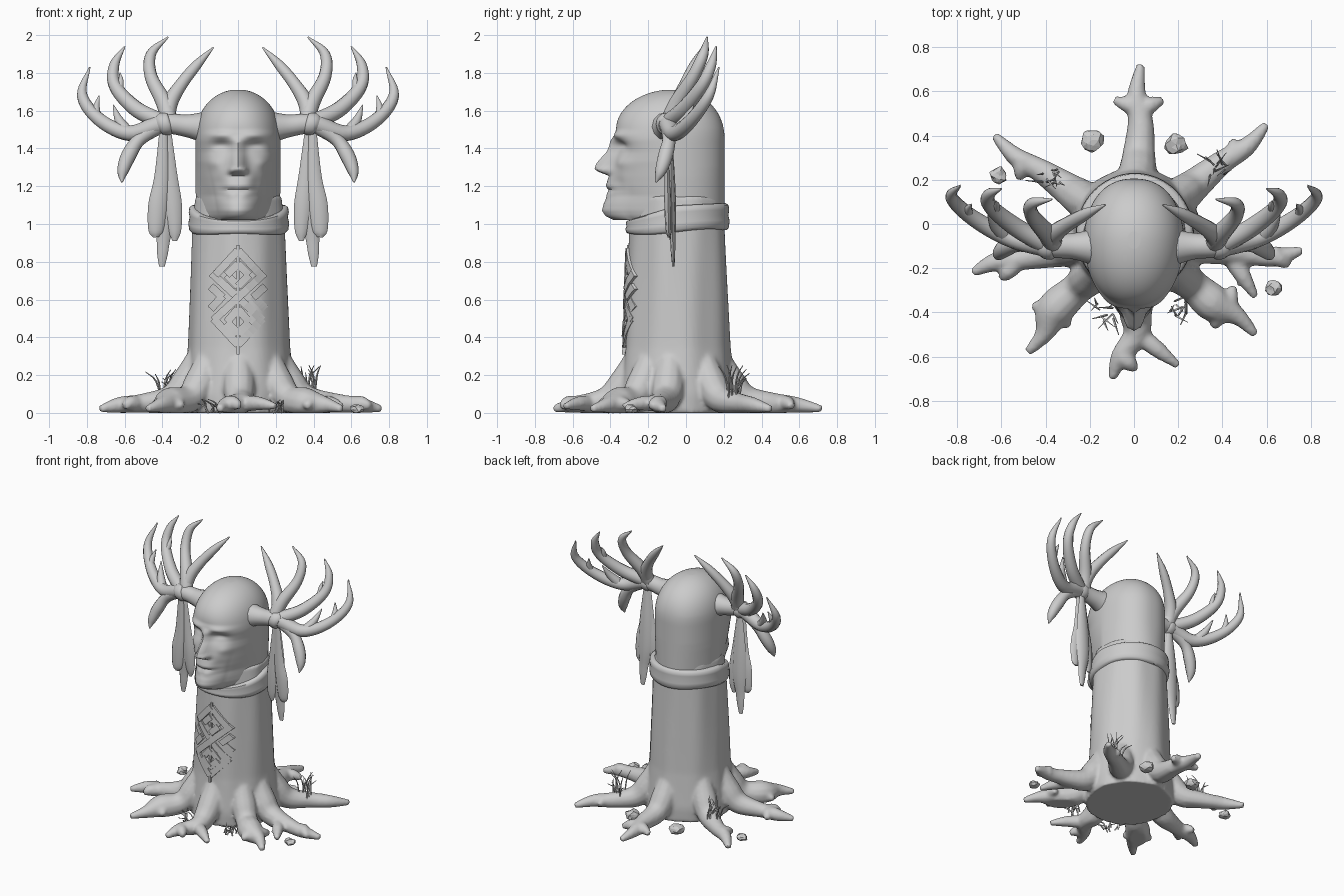
import bpy, bmesh, math, random
from mathutils import Vector

random.seed(4)
if "Cube" in bpy.data.objects:
    bpy.data.objects.remove(bpy.data.objects["Cube"])

GREY = (0.6, 0.6, 0.6, 1)
stone = bpy.data.materials.new("weathered_grey")
stone.use_nodes = True
stone.diffuse_color = GREY
stone.node_tree.nodes["Principled BSDF"].inputs["Base Color"].default_value = GREY
CY = -0.045  # trunk axis in y


def lerp(keys, z):
    """Interpolate (z, value) pairs."""
    if z <= keys[0][0]:
        return keys[0][1]
    for (a, va), (b, vb) in zip(keys, keys[1:]):
        if z <= b:
            return va + (vb - va) * (z - a) / (b - a)
    return keys[-1][1]


def loft(bm, rings, wrap=False):
    """Skin closed rings; cap the ends, or join last to first."""
    vs = [[bm.verts.new(p) for p in r] for r in rings]
    n = len(vs[0])
    pairs = list(zip(vs, vs[1:])) + ([(vs[-1], vs[0])] if wrap else [])
    for a, b in pairs:
        for i in range(n):
            j = (i + 1) % n
            bm.faces.new((a[i], a[j], b[j], b[i]))
    if not wrap:
        bm.faces.new(vs[0][::-1])
        bm.faces.new(vs[-1])


def tube(bm, pts, sides=10, steps=6, flat=1.0):
    """Tapered tube through (x, y, z, radius) points."""
    p = [Vector(q) for q in pts]
    p = [p[0] * 2 - p[1]] + p + [p[-1] * 2 - p[-2]]
    path = []
    for a, b, c, d in zip(p, p[1:], p[2:], p[3:]):
        for k in range(steps):
            t = k / steps
            path.append((b * 2 + (c - a) * t + (a * 2 - b * 5 + c * 4 - d) * t * t
                         + (b * 3 - a - c * 3 + d) * t ** 3) / 2)
    path.append(p[-2])
    rings, n = [], None
    for i, q in enumerate(path):
        t = (path[min(i + 1, len(path) - 1)] - path[max(i - 1, 0)]).to_3d().normalized()
        if n is None:
            n = Vector((1, 0, 0)) if abs(t.x) < 0.9 else Vector((0, 1, 0))
        n = (n - t * n.dot(t)).normalized()
        b, r = t.cross(n), max(q.w, 0.002)
        rings.append([q.to_3d() + (n * math.cos(u) + b * flat * math.sin(u)) * r
                      for u in (math.tau * k / sides for k in range(sides))])
    loft(bm, rings)


def finish(name, bm, mirror=False, smooth=True):
    bmesh.ops.recalc_face_normals(bm, faces=bm.faces)
    me = bpy.data.meshes.new(name)
    bm.to_mesh(me)
    bm.free()
    me.materials.append(stone)
    ob = bpy.data.objects.new(name, me)
    bpy.context.collection.objects.link(ob)
    if mirror:
        ob.modifiers.new("Mirror", 'MIRROR').use_mirror_merge = False
    if smooth:
        bpy.ops.object.select_all(action='DESELECT')
        ob.select_set(True)
        bpy.context.view_layer.objects.active = ob
        bpy.ops.object.shade_smooth_by_angle(angle=math.radians(50))
    return ob


# Trunk with spreading roots, fused into one skin
TRUNK = [(0, .29), (.1, .295), (.2, .285), (.35, .27), (.6, .26), (1, .243), (1.2, .22)]
ANGLES = [math.tau * i / 64 for i in range(64)]
bm = bmesh.new()
rings = []
for i in range(41):
    z = 1.15 * i / 40
    ring = []
    for a in ANGLES:
        r = lerp(TRUNK, z) * (1 + .012 * math.sin(5 * a + 3 * z) + .01 * math.sin(9 * a - 2 * z))
        ring.append((.004 + r * math.cos(a), CY + (r + .008) * math.sin(a), z))
    rings.append(ring)
loft(bm, rings)

# Each root: knee, tip, knee radius
ROOTS = [((.03, .45), (.03, .72), .06), ((.4, .28), (.6, .45), .055), ((-.42, .24), (-.63, .4), .055),
         ((-.52, -.16), (-.73, -.22), .05), ((-.36, -.39), (-.48, -.58), .085),
         ((.01, -.5), (-.1, -.7), .06), ((.36, -.36), (.55, -.5), .085), ((.54, -.14), (.76, -.12), .05)]
for i, (knee, tip, fat) in enumerate(ROOTS):
    d = Vector((knee[0], knee[1] - CY)).normalized()
    bend = .018 * (-1) ** i
    half = ((knee[0] + tip[0]) / 2 - d.y * bend, (knee[1] + tip[1]) / 2 + d.x * bend)
    tube(bm, [(d.x * .19, CY + d.y * .19, .36, .05), (d.x * .27, CY + d.y * .27, .17, .085),
              (d.x * .36, CY + d.y * .36, .075, .075), (*knee, .05, fat),
              (*half, .042, .043), (*tip, .02, .02)], 12)
# Side shoots and knobs on the roots
SHOOTS = [(.02, -.5, .2, -.64), (.44, -.15, .55, -.33), (.03, .52, -.09, .56), (.03, .52, .13, .56),
          (-.36, -.38, -.46, -.37), (.42, -.4, .45, -.28), (-.56, -.17, -.6, -.09),
          (.62, -.13, .7, -.19), (-.05, -.6, .01, -.66), (-.5, .3, -.52, .2), (-.36, -.4, -.29, -.46),
          (.4, -.38, .36, -.47), (-.55, -.19, -.6, -.25), (.45, .3, .45, .38)]
for x, y, u, v in SHOOTS:
    tube(bm, [(x, y, .05, .045), ((x + u) / 2, (y + v) / 2, .05, .038), (u, v, .035, .018)], 10)
for v in bm.verts:
    v.co.z = max(v.co.z, 0)
tree = finish("trunk_and_roots", bm)
rm = tree.modifiers.new("Fuse", 'REMESH')
rm.mode, rm.voxel_size, rm.use_smooth_shade = 'VOXEL', .012, True
sm = tree.modifiers.new("Soften", 'SMOOTH')
sm.factor, sm.iterations = .5, 4

# Carved head: lofted skull with sculpted features
FRONT = [(1.02, -.38), (1.04, -.425), (1.07, -.445), (1.11, -.435), (1.15, -.415), (1.2, -.425),
         (1.25, -.41), (1.3, -.39), (1.38, -.372), (1.44, -.385), (1.5, -.37)]
WIDTH = [(1.02, .22), (1.25, .226), (1.5, .226)]
JAW = [(1.03, .36), (1.1, .3), (1.2, .22), (1.33, .06), (1.45, 0)]
BUMPS = [(.085, 1.41, .055, .035, .042), (.085, 1.395, .04, .022, -.014), (.1, 1.47, .07, .022, -.016),
         (.13, 1.32, .035, .03, -.012), (.1, 1.21, .03, .05, .016), (.034, 1.285, .014, .018, -.03),
         (.03, 1.18, .05, .012, .016), (.03, 1.15, .035, .014, -.008)]


def face_push(x, z):
    """Depth of brows, sockets, cheeks, lips and nose at a point of the face."""
    x = abs(x)
    d = sum(k * math.exp(-((x - bx) / sx) ** 2 - ((z - bz) / sz) ** 2)
            for bx, bz, sx, sz, k in BUMPS)
    nose = lerp([(1.255, 0), (1.275, .06), (1.29, .092), (1.32, .09), (1.39, .045), (1.47, 0)], z)
    width = lerp([(1.28, .042), (1.42, .03)], z)
    return d - nose * math.exp(-(x / width) ** 2)


bm = bmesh.new()
rings = []
for i in range(100):
    z = 1.02 + .69 * math.sin(math.pi / 2 * i / 99.5)
    u = max(0, z - 1.43) / .282
    dome = max(0, 1 - u ** 2.4) ** .5
    w, mid = lerp(WIDTH, z) * dome, -.07
    front, back = (mid - lerp(FRONT, z)) * max(0, 1 - (max(0, z - 1.5) / .212) ** 2) ** .5, .275 * dome
    power = lerp([(1.05, 1), (1.3, .86), (1.5, .86), (1.7, 1)], z)
    ring = []
    for k in range(112):
        a = math.tau * k / 112
        c, s = math.cos(a), math.sin(a)
        x = w * math.copysign(abs(c) ** power, c)
        y = mid + s * (back if s > 0 else front)
        if s < 0:
            x *= 1 - lerp(JAW, z) * min(1, -s * 1.5)
            y += face_push(x, z) * min(1, -s * 1.6)
        ring.append((x, y, z))
    rings.append(ring)
loft(bm, rings)
finish("head", bm)

# Folded collar, higher at the back
bm = bmesh.new()
SECTION = [(-.06, 0), (.008, 0), (.02, .1), (.024, .35), (.017, .55), (.022, .75), (.018, .93), (.004, 1), (-.06, 1)]
rings = []
for a in ANGLES:
    c, s = math.cos(a), math.sin(a)
    low = .958 + .015 * s + .006 * math.sin(3 * a)
    high = 1.098 + (.012 if s > 0 else .078) * s
    rings.append([(.004 + (.243 + o) * c, CY + (.252 + o) * s, low + (high - low) * u) for o, u in SECTION])
loft(bm, rings, wrap=True)
finish("collar", bm)

# Antlers: beam and tines as (x, z, radius), swept back with height and reach
TINES = [
    [(.16, 1.51, .09), (.27, 1.52, .06), (.4, 1.53, .052), (.57, 1.48, .042), (.73, 1.55, .036), (.825, 1.68, .028), (.785, 1.83, .004)],
    [(.4, 1.54, .045), (.54, 1.61, .042), (.65, 1.73, .034), (.655, 1.84, .027), (.6, 1.94, .004)],
    [(.36, 1.53, .045), (.39, 1.64, .044), (.46, 1.78, .034), (.46, 1.9, .027), (.37, 1.99, .004)],
    [(.38, 1.53, .045), (.36, 1.64, .042), (.3, 1.74, .034), (.22, 1.84, .027), (.13, 1.935, .004)],
    [(.4, 1.53, .045), (.52, 1.45, .036), (.58, 1.36, .04), (.61, 1.28, .03), (.615, 1.22, .004)],
    [(.59, 1.49, .035), (.63, 1.55, .024), (.66, 1.63, .003)],
    [(.75, 1.57, .025), (.75, 1.62, .018), (.735, 1.68, .003)],
    [(.63, 1.71, .025), (.62, 1.76, .014), (.625, 1.8, .003)]]
bm = bmesh.new()
for path in TINES:
    tube(bm, [(x, -.1 + .45 * (z - 1.52) + .35 * max(0, x - .4), z, r) for x, z, r in path], 12)
finish("antlers", bm, mirror=True)

# Ragged cloth strips knotted on the antlers
STRIPS = [[(.395, 1.5, .02), (.405, 1.25, .038), (.425, 1.1, .05), (.435, .97, .04), (.435, .93, .015)],
          [(.375, 1.5, .02), (.36, 1.25, .04), (.345, 1.1, .048), (.335, .97, .035), (.335, .91, .012)],
          [(.385, 1.5, .02), (.385, 1.25, .05), (.385, 1.05, .055), (.395, .92, .036), (.4, .84, .028), (.403, .775, .015)]]
bm = bmesh.new()
for k, path in enumerate(STRIPS):
    tube(bm, [(x, -.105 + .01 * k + .025 * (1.5 - z), z, r) for x, z, r in path], 8, 5, .4)
finish("hanging_cloths", bm, mirror=True)
bm = bmesh.new()
tube(bm, [(.35, -.1, 1.535, .045), (.37, -.1, 1.53, .06), (.405, -.1, 1.53, .058), (.425, -.1, 1.525, .045)], 12, 3)
finish("cloth_knots", bm, mirror=True)

# Carved interlaced knotwork following the trunk's front
BARS = [(0, .86, .12, .73), (.14, .74, -.13, .49), (.13, .5, 0, .36), (0, .79, .06, .73), (.06, .73, 0, .67),
        (0, .55, .06, .48), (.06, .48, 0, .42), (.145, .67, .08, .61), (.145, .55, .08, .62)]


def bar(bm, x0, z0, x1, z1, half, out):
    d = Vector((x1 - x0, z1 - z0)).normalized() * half
    rings = []
    for i in range(7):
        x, z = x0 + (x1 - x0) * i / 6, z0 + (z1 - z0) * i / 6
        ring = []
        for side, lift in ((1, -.02), (1, out), (-1, out), (-1, -.02)):
            u, v = x - d.y * side, z + d.x * side
            r = lerp(TRUNK, v)
            ring.append((u, CY - (r + .008) * math.sqrt(1 - (u / r) ** 2) - lift, v))
        rings.append(ring)
    loft(bm, rings)


bm = bmesh.new()
bar(bm, 0, .89, 0, .31, .007, .012)
for k, (x0, z0, x1, z1) in enumerate(BARS):
    for s in (1, -1):
        bar(bm, s * x0, z0, s * x1, z1, .021, .01 + .005 * ((k + s) % 3))
finish("carved_knotwork", bm, smooth=False)

# Loose stones around the roots
for i, (x, y, r) in enumerate([(-.19, .38, .055), (.19, .36, .055), (-.61, .22, .042), (.63, -.29, .038)]):
    bm = bmesh.new()
    bmesh.ops.create_icosphere(bm, subdivisions=2, radius=r)
    for v in bm.verts:
        v.co *= random.uniform(.75, 1.1)
        v.co = (v.co.x + x, v.co.y + y, max(0, v.co.z * .7 + r * .5))
    finish(f"stone_{i + 1}", bm, smooth=False)

# Grass tufts
bm = bmesh.new()
for x, y, z, h in [(-.37, .22, .05, .19), (.38, .25, .05, .2), (-.13, -.4, 0, .07), (.2, -.38, 0, .07)]:
    for k in range(11):
        a, lean = random.uniform(0, math.tau), random.uniform(.03, .09)
        u, v = x + random.uniform(-.04, .04), y + random.uniform(-.04, .04)
        top = h * random.uniform(.6, 1.05)
        c, s = math.cos(a) * lean, math.sin(a) * lean
        tube(bm, [(u, v, z, .005), (u + c * .35, v + s * .35, z + top * .7, .005),
                  (u + c, v + s, z + top, .001)], 4, 3)
finish("grass_tufts", bm)
